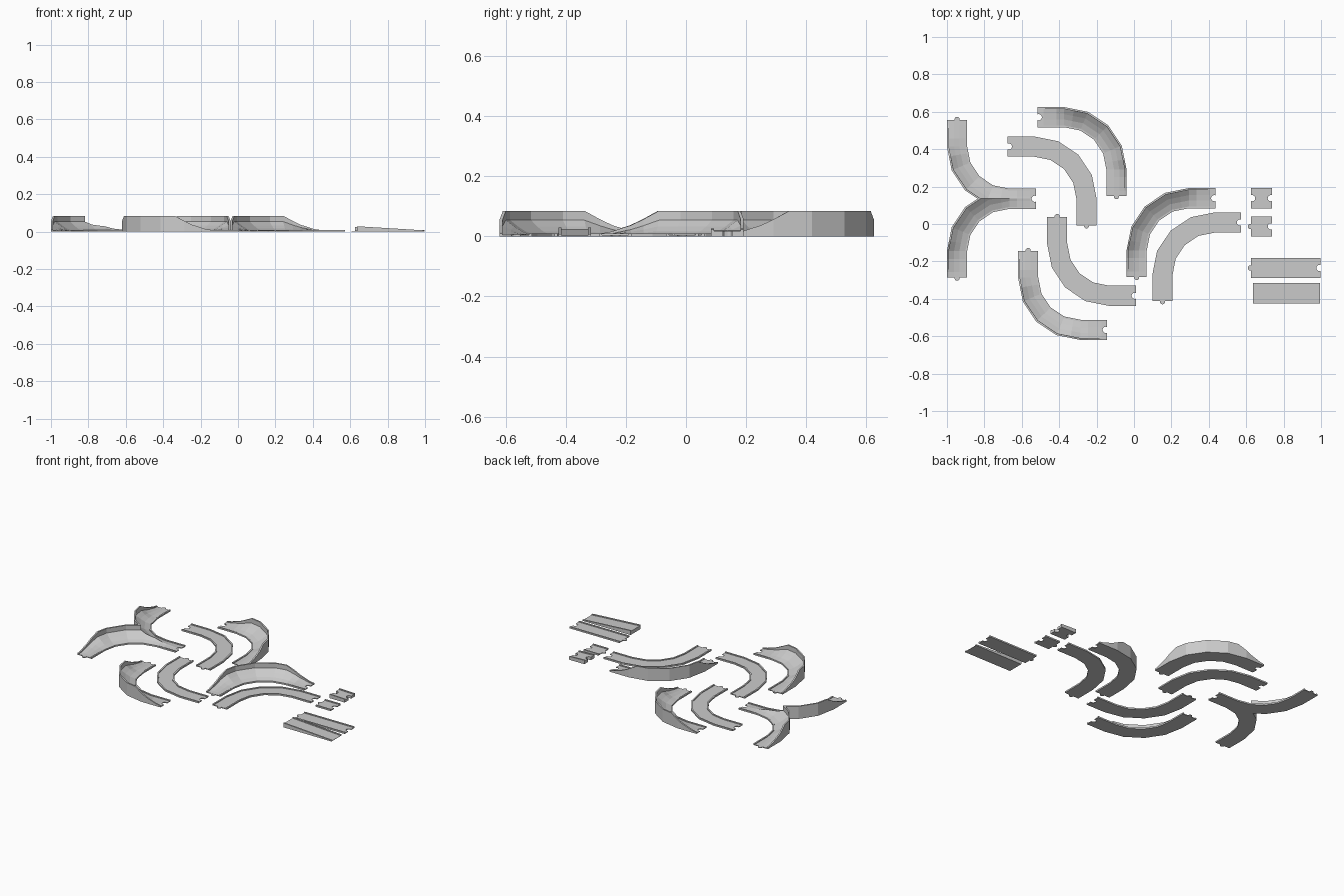
import bpy, bmesh
from math import sin, cos, radians
from mathutils import Vector, Matrix

if "Cube" in bpy.data.objects:
    bpy.data.objects.remove(bpy.data.objects["Cube"])

W, L, R, RAIL = 0.108, 0.475, 0.28, 0.010
DECK, TOP = 0.005, 0.010
C = R + W / 2
SEGS = 4
# cross-section: (offset across the track, base height, share of the banking)
H = W / 2
SECTION = [(-H, 0, 0), (-H, TOP, 0), (-H + RAIL, TOP, 0), (-H + RAIL, DECK, 0),
           (-0.012, DECK, 0.15), (0.016, DECK, 0.37), (H - RAIL, DECK, 0.65),
           (H - RAIL, TOP, 1), (H, TOP, 1), (H, 0, 0)]


def skin(rings):
    """Closed solid from a row of matching cross-sections."""
    bm = bmesh.new()
    vs = [[bm.verts.new(p) for p in ring] for ring in rings]
    n = len(rings[0])
    for a, b in zip(vs, vs[1:]):
        for i in range(n):
            j = (i + 1) % n
            bm.faces.new((a[i], a[j], b[j], b[i]))
    bm.faces.new(vs[0])
    bm.faces.new(vs[-1][::-1])
    return bm


def finish(bm, name):
    bmesh.ops.recalc_face_normals(bm, faces=bm.faces)
    me = bpy.data.meshes.new(name)
    bm.to_mesh(me)
    bm.free()
    ob = bpy.data.objects.new(name, me)
    bpy.context.collection.objects.link(ob)
    return ob


def disc(name, x, y, r, z0, z1):
    bm = bmesh.new()
    bmesh.ops.create_cone(bm, cap_ends=True, segments=12, radius1=r, radius2=r, depth=z1 - z0,
                          matrix=Matrix.Translation((x, y, (z0 + z1) / 2)))
    return finish(bm, name)


def connectors(ob, knobs=(), notches=()):
    """Round sockets cut into the deck ends, round knobs sticking out."""
    for x, y in notches:
        cutter = disc("socket_cutter", x, y, 0.017, -0.05, 0.2)
        cutter.hide_render = True
        mod = ob.modifiers.new("socket", 'BOOLEAN')
        mod.object, mod.operation, mod.solver = cutter, 'DIFFERENCE', 'EXACT'
        dg = bpy.context.evaluated_depsgraph_get()
        me = bpy.data.meshes.new_from_object(ob.evaluated_get(dg))
        ob.modifiers.clear()
        ob.data = me
        bpy.data.objects.remove(cutter)
    for x, y in knobs:
        disc(ob.name + "_knob", x, y, 0.014, 0, DECK - 0.0003)


def curve_bm(corner, sx, sy, bank):
    def arc(i, u):
        a = radians(90) * i / SEGS
        return Vector((C - (R + u) * cos(a), C - (R + u) * sin(a)))

    def chord(t, u):
        i = min(int(t), SEGS - 1)
        return arc(i, u).lerp(arc(i + 1, u), t - i)

    legs = [(0, 0), (0.03, 0.06), (0.1, 0.36), (L - C, 0.62)]
    st = [(lambda u, d=d: Vector((H - u, L - d)), h) for d, h in legs]
    st += [(lambda u, t=t: chord(t, u), 1) for t in (0.42, 1, 2, 3, SEGS - 0.42)]
    st += [(lambda u, d=d: Vector((L - d, H - u)), h) for d, h in legs[::-1]]
    rings = []
    for f, h in st:
        ring = []
        for u, z, k in SECTION:
            p = f(u)
            ring.append((corner[0] + sx * p.x, corner[1] + sy * p.y, z + k * h * bank))
        rings.append(ring)
    return skin(rings)


def curve(name, corner, sx, sy, bank):
    ob = finish(curve_bm(corner, sx, sy, bank), name)
    x, y = corner
    connectors(ob, [(x + sx * H, y + sy * (L + 0.003))], [(x + sx * (L - 0.006), y + sy * H)])


def straight(name, x0, x1, y, lift0=0, lift1=0, knob=False, notches=()):
    rings = [[(x, y + u, z + (lift if z else 0)) for u, z, k in SECTION]
             for x, lift in ((x0, lift0), (x1, lift1))]
    ob = finish(skin(rings), name)
    connectors(ob, [(x0 - 0.003, y)] if knob else [], [(x, y) for x in notches])


# six corner pieces, flat and banked
BANK = 0.075
curve("banked_curve_front", (-0.62, -0.62), 1, 1, BANK)
curve("flat_curve_front", (-0.465, -0.438), 1, 1, 0)
curve("banked_curve_back", (-0.04, 0.625), -1, -1, BANK)
curve("flat_curve_back", (-0.2, 0.468), -1, -1, 0)
curve("banked_curve_right", (-0.04, 0.192), 1, -1, BANK)
curve("flat_curve_right", (0.098, 0.062), 1, -1, 0)

# forked junction: a banked curve cut on its centre line and mirrored
YC = 0.135
bm = curve_bm((-1, YC + H), 1, -1, BANK)
bmesh.ops.bisect_plane(bm, geom=bm.verts[:] + bm.edges[:] + bm.faces[:], dist=1e-6,
                       plane_co=(0, YC, 0), plane_no=(0, 1, 0), clear_outer=True)
dup = bmesh.ops.duplicate(bm, geom=bm.verts[:] + bm.edges[:] + bm.faces[:])
for v in dup["geom"]:
    if isinstance(v, bmesh.types.BMVert):
        v.co.y = 2 * YC - v.co.y
bmesh.ops.remove_doubles(bm, verts=bm.verts, dist=1e-5)
fork = finish(bm, "fork_junction")
connectors(fork, [(-1 + H, YC + s * (L - H + 0.003)) for s in (-1, 1)], [(-1 + L - 0.006, YC)])

# straight pieces
straight("long_straight", 0.625, 0.998, -0.235, knob=True, notches=[0.992])
straight("ramp", 0.635, 0.995, -0.37, 0.019, -0.003)
straight("short_straight", 0.625, 0.738, -0.013, knob=True, notches=[0.732])
straight("short_riser", 0.625, 0.738, 0.138, 0.016, 0.012, notches=[0.631, 0.732])
